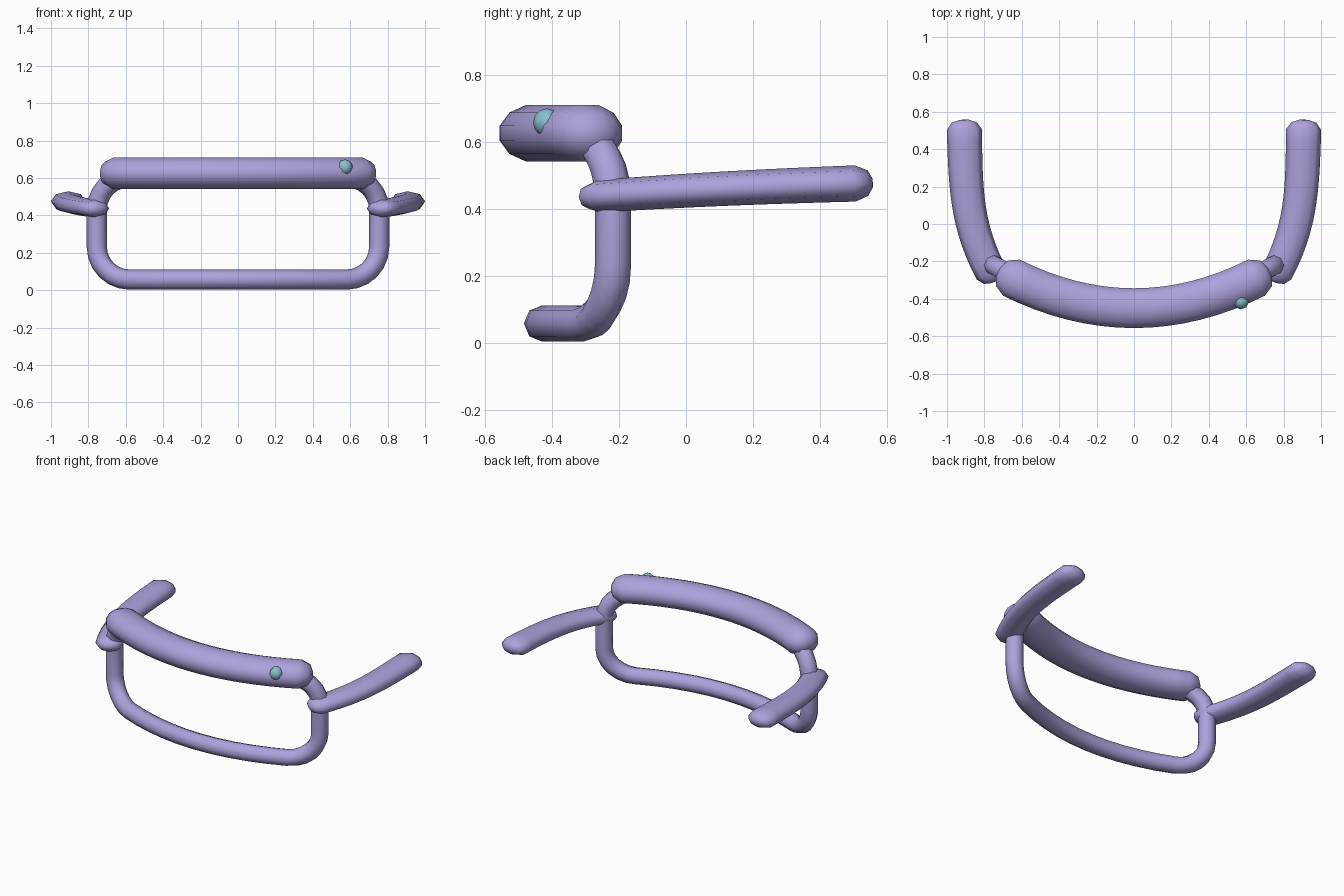
import bpy, bmesh
from math import sin, cos, pi
from mathutils import Vector, geometry

cube = bpy.data.objects.get("Cube")
if cube:
    bpy.data.objects.remove(cube)


def material(name, rgb):
    m = bpy.data.materials.new(name)
    m.use_nodes = True
    m.diffuse_color = (*rgb, 1)
    m.node_tree.nodes["Principled BSDF"].inputs["Base Color"].default_value = (*rgb, 1)
    return m


lavender = material("lavender plastic", (0.42, 0.36, 0.72))
teal = material("pale teal", (0.24, 0.53, 0.62))


def finish(name, bm, mat):
    bmesh.ops.recalc_face_normals(bm, faces=bm.faces)
    for f in bm.faces:
        f.smooth = True
    mesh = bpy.data.meshes.new(name)
    bm.to_mesh(mesh)
    bm.free()
    mesh.materials.append(mat)
    obj = bpy.data.objects.new(name, mesh)
    bpy.context.collection.objects.link(obj)
    return obj


def tube(name, path, wide, tall, ref, sides=8, turn=0.0, cap=0.0, closed=False, start=1.0):
    """Sweep an elliptical polygon along a path, with domed ends when open."""
    n = len(path)
    stations = []
    for i, p in enumerate(path):
        a = path[i - 1] if closed or i else p
        b = path[(i + 1) % n] if closed or i < n - 1 else p
        size = start + (1 - start) * i / (n - 1)
        stations.append((p, (b - a).normalized(), size))
    if not closed:
        dome = [(cap * sin(a), cos(a)) for a in (pi / 4, pi * 0.42)]
        (p0, t0, s0), (p1, t1, s1) = stations[0], stations[-1]
        stations = ([(p0 - t0 * d, t0, s0 * k) for d, k in reversed(dome)] + stations
                    + [(p1 + t1 * d, t1, s1 * k) for d, k in dome])
    bm = bmesh.new()
    rings = []
    for p, t, s in stations:
        u = t.cross(ref).normalized()
        v = u.cross(t)
        angles = [2 * pi * (k + turn) / sides for k in range(sides)]
        rings.append([bm.verts.new(p + u * wide * s * cos(a) + v * tall * s * sin(a))
                      for a in angles])
    pairs = list(zip(rings, rings[1:]))
    if closed:
        pairs.append((rings[-1], rings[0]))
    else:
        bm.faces.new(rings[0])
        bm.faces.new(rings[-1])
    for r, q in pairs:
        for k in range(sides):
            j = (k + 1) % sides
            bm.faces.new((r[k], r[j], q[j], q[k]))
    return finish(name, bm, lavender)


UP = Vector((0, 0, 1))

# Thick curved brow bar
END = 0.655
bar = []
for i in range(17):
    x = END * (i / 8 - 1)
    bar.append(Vector((x, -0.45 + 0.163 * (x / END) ** 2, 0.625)))
tube("brow_bar", bar, 0.11, 0.087, UP, sides=12, turn=0.5, cap=0.08)

# Thin rounded-rectangle frame, bent around the face
HALF, LOW, HIGH, R = 0.755, 0.057, 0.605, 0.175
outline = []
corners = [(1, LOW + R, -pi / 2), (1, HIGH - R, 0), (-1, HIGH - R, pi / 2), (-1, LOW + R, pi)]
for side, cz, first in corners:
    for k in range(7):
        a = first + k * pi / 12
        outline.append((side * (HALF - R) + R * cos(a), cz + R * sin(a)))
    if cz > LOW + R and side > 0:
        outline += [((HALF - R) * (1 - k / 5), HIGH) for k in range(1, 10)]
outline += [((HALF - R) * (k / 5 - 1), LOW) for k in range(1, 10)]
frame = [Vector((x, -0.43 + 0.212 * (x / HALF) ** 2, z)) for x, z in outline]
tube("lens_frame", frame, 0.054, 0.054, Vector((0, 1, 0)), closed=True)

# Flattened side arms
for side, name in ((1, "left_arm"), (-1, "right_arm")):
    ctrl = [Vector((side * x, y, z)) for x, y, z in
            ((0.765, -0.26, 0.437), (0.9, 0.0, 0.455), (0.9, 0.2, 0.465), (0.907, 0.505, 0.475))]
    tube(name, geometry.interpolate_bezier(*ctrl, 14), 0.094, 0.054, UP, cap=0.054, start=0.9)

# Small button on the brow bar
bm = bmesh.new()
bmesh.ops.create_uvsphere(bm, u_segments=8, v_segments=6, radius=0.042)
bmesh.ops.translate(bm, verts=bm.verts, vec=(0.572, -0.415, 0.657))
finish("button", bm, teal)
